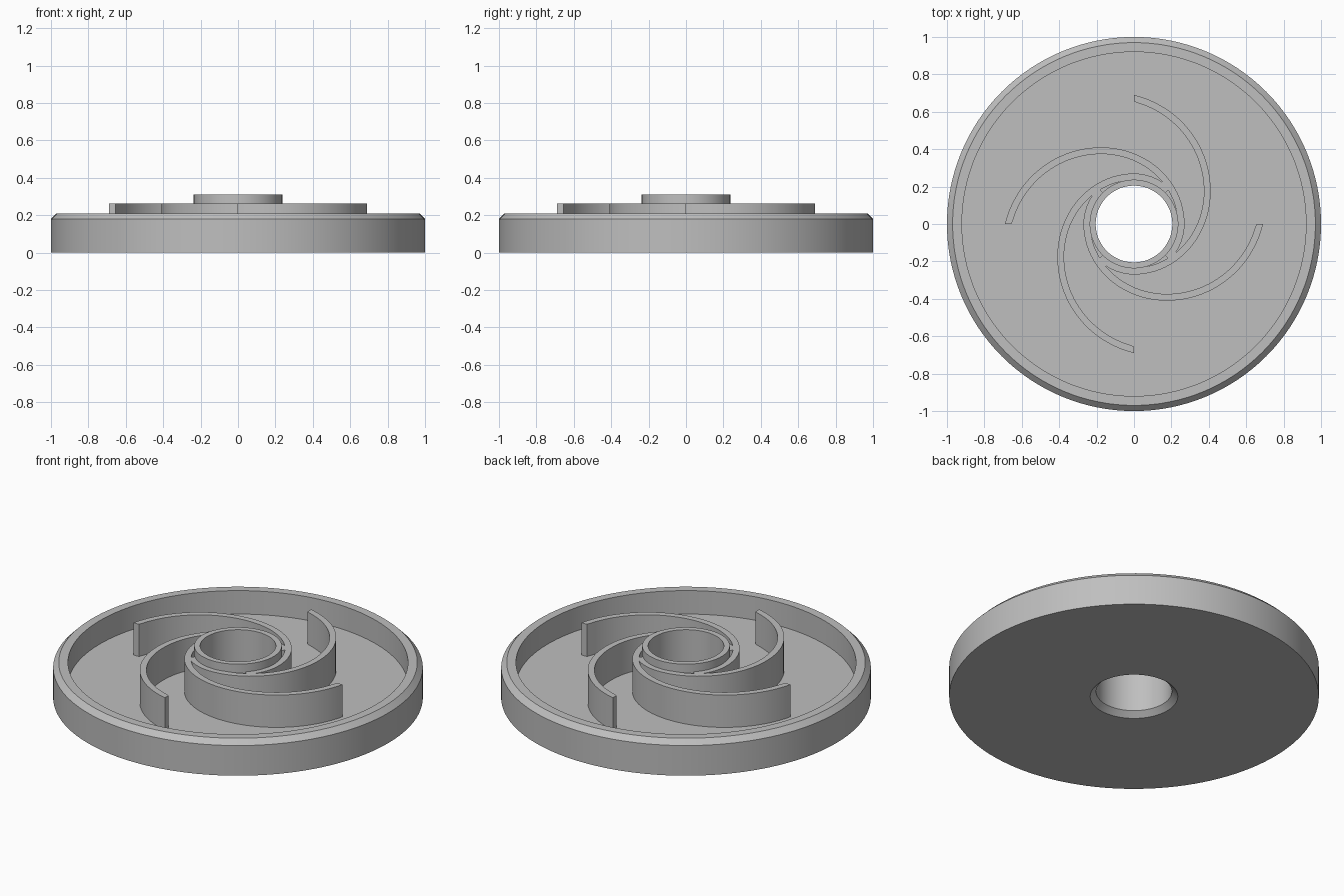
import bpy, bmesh, math
from mathutils import Vector, Matrix
from mathutils.geometry import interpolate_bezier

cube = bpy.data.objects.get("Cube")
if cube:
    bpy.data.objects.remove(cube, do_unlink=True)

grey = bpy.data.materials.new("plain_grey")
grey.use_nodes = True
colour = (0.52, 0.52, 0.52, 1)
grey.diffuse_color = colour
grey.node_tree.nodes["Principled BSDF"].inputs["Base Color"].default_value = colour


def finish(bm, name):
    """Turn a bmesh into a smooth object with sharp edges kept."""
    bmesh.ops.recalc_face_normals(bm, faces=bm.faces)
    mesh = bpy.data.meshes.new(name)
    bm.to_mesh(mesh)
    bm.free()
    mesh.materials.append(grey)
    obj = bpy.data.objects.new(name, mesh)
    bpy.context.collection.objects.link(obj)
    bpy.ops.object.select_all(action="DESELECT")
    obj.select_set(True)
    bpy.context.view_layer.objects.active = obj
    bpy.ops.object.shade_smooth_by_angle(angle=math.radians(25))
    return obj


# Dish: base, chamfered rim, floor and bored hub in one turned profile
FLOOR = 0.07
HUB_R, BORE_R = 0.237, 0.205
profile = [(HUB_R, 0), (1, 0), (1, 0.18), (0.97, 0.21), (0.92, 0.21),
           (0.92, FLOOR), (HUB_R, FLOOR), (HUB_R, 0.31), (BORE_R, 0.31),
           (BORE_R, 0.03)]
bm = bmesh.new()
verts = [bm.verts.new((r, 0, z)) for r, z in profile]
edges = [bm.edges.new((v, verts[i - 1])) for i, v in enumerate(verts)]
bmesh.ops.spin(bm, geom=verts + edges, cent=(0, 0, 0), axis=(0, 0, 1),
               angle=math.tau, steps=128)
bmesh.ops.remove_doubles(bm, verts=bm.verts, dist=0.0001)
finish(bm, "dish_with_hub")

# Outer edge of one vane: sweeping arc, tightening curve, then a wrap on the hub
VANE_TOP, THICK, WRAP_R = 0.263, 0.036, 0.27
tip, crest, side = Vector((-0.69, 0)), Vector((-0.175, 0.41)), Vector((WRAP_R, 0))
outer = interpolate_bezier(tip, tip + Vector((0.058, 0.24)),
                           crest - Vector((0.247, 0)), crest, 24)
outer += interpolate_bezier(crest, crest + Vector((0.246, 0)),
                            side + Vector((0, 0.226)), side, 24)[1:]
outer += [WRAP_R * Vector((math.cos(a), -math.sin(a)))
          for a in (math.radians(5 * i) for i in range(1, 10))]

# Inner edge: the outer edge offset by the wall thickness
inner = []
for i, p in enumerate(outer):
    t = outer[min(i + 1, len(outer) - 1)] - outer[max(i - 1, 0)]
    t.normalize()
    inner.append(p + THICK * Vector((t.y, -t.x)))
inner[0].y = 0

# Four curved vanes around the hub
for k in range(4):
    bm = bmesh.new()
    rows = [[bm.verts.new((p.x, p.y, z)) for p in line]
            for line, z in ((outer, FLOOR - 0.01), (outer, VANE_TOP),
                            (inner, VANE_TOP), (inner, FLOOR - 0.01))]
    for j in range(4):
        a, b = rows[j], rows[(j + 1) % 4]
        for i in range(len(a) - 1):
            bm.faces.new((a[i], a[i + 1], b[i + 1], b[i]))
    for end in (0, -1):
        bm.faces.new([row[end] for row in rows])
    bmesh.ops.rotate(bm, verts=bm.verts, cent=(0, 0, 0),
                     matrix=Matrix.Rotation(k * math.pi / 2, 3, "Z"))
    finish(bm, f"curved_vane_{k + 1}")
